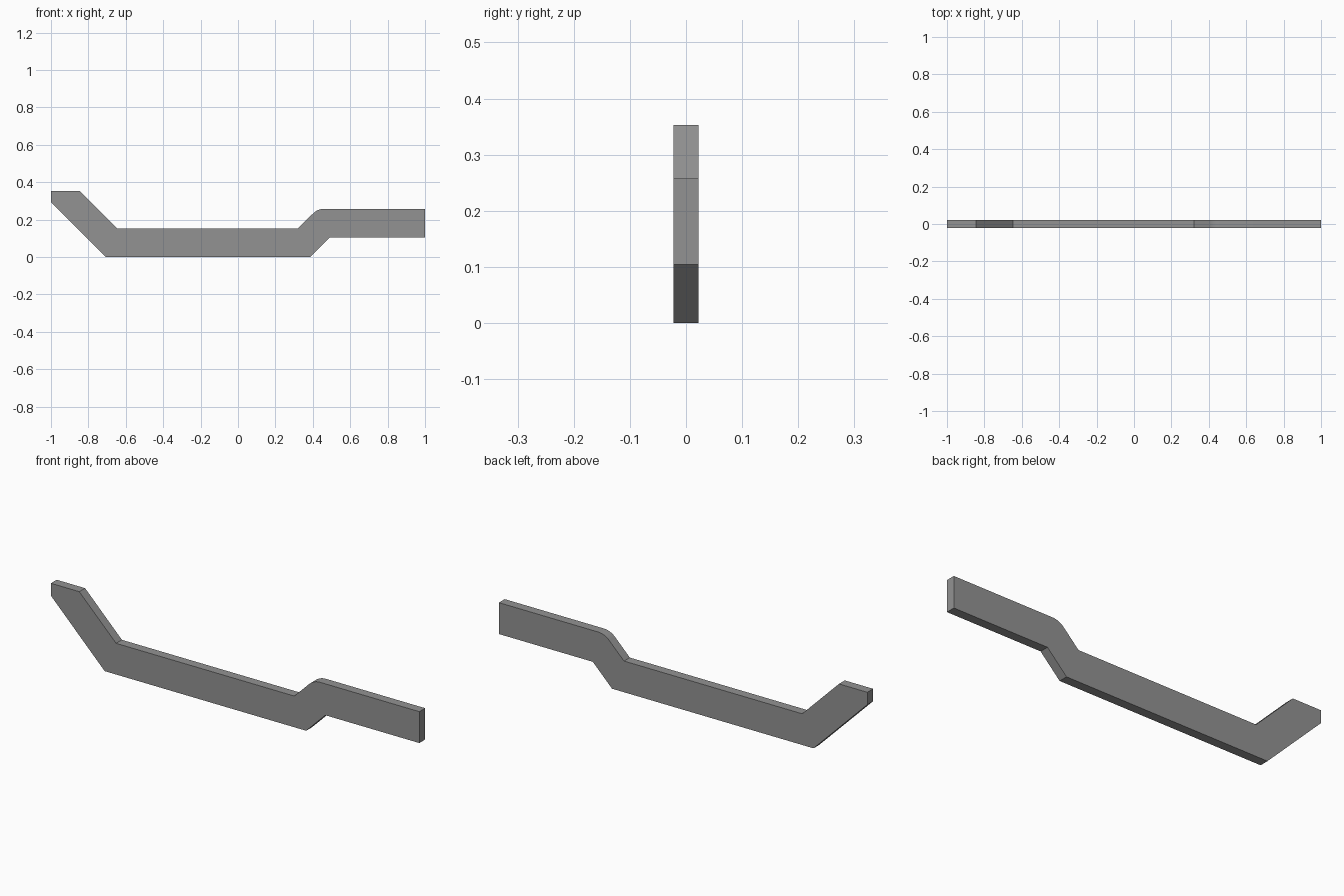
import bpy, bmesh, math

if "Cube" in bpy.data.objects:
    bpy.data.objects.remove(bpy.data.objects["Cube"])

HALF = 0.0225  # half of the plate thickness

# Side profile (x, z), counter-clockwise from the lower left bend
profile = [(-0.708, 0), (0.386, 0), (0.49, 0.104), (1, 0.104), (1, 0.258)]

# Rounded upper bend: arc from the level top into the 45 degree slope
cx, cz, r = 0.462, 0.172, 0.086
for i in range(9):
    a = math.radians(90 + 45 * i / 8)
    profile.append((cx + r * math.cos(a), cz + r * math.sin(a)))

# Lower top edge and the raised, cropped left end
profile += [(0.321, 0.153), (-0.646, 0.153), (-0.846, 0.353), (-1, 0.353), (-1, 0.292)]

# Extrude the profile through the plate thickness
bm = bmesh.new()
face = bm.faces.new([bm.verts.new((x, -HALF, z)) for x, z in profile])
ext = bmesh.ops.extrude_face_region(bm, geom=[face])
verts = [v for v in ext["geom"] if isinstance(v, bmesh.types.BMVert)]
bmesh.ops.translate(bm, verts=verts, vec=(0, 2 * HALF, 0))
bmesh.ops.recalc_face_normals(bm, faces=bm.faces)

mesh = bpy.data.meshes.new("bent_bracket")
bm.to_mesh(mesh)
bm.free()
bracket = bpy.data.objects.new("bent_bracket", mesh)
bpy.context.collection.objects.link(bracket)

# Plain grey metal
grey = bpy.data.materials.new("grey_metal")
grey.diffuse_color = (0.29, 0.29, 0.29, 1)
grey.use_nodes = True
grey.node_tree.nodes["Principled BSDF"].inputs["Base Color"].default_value = grey.diffuse_color
mesh.materials.append(grey)

# Smooth the arc, keep the corners sharp
bpy.context.view_layer.objects.active = bracket
bracket.select_set(True)
bpy.ops.object.shade_smooth_by_angle(angle=math.radians(30))
